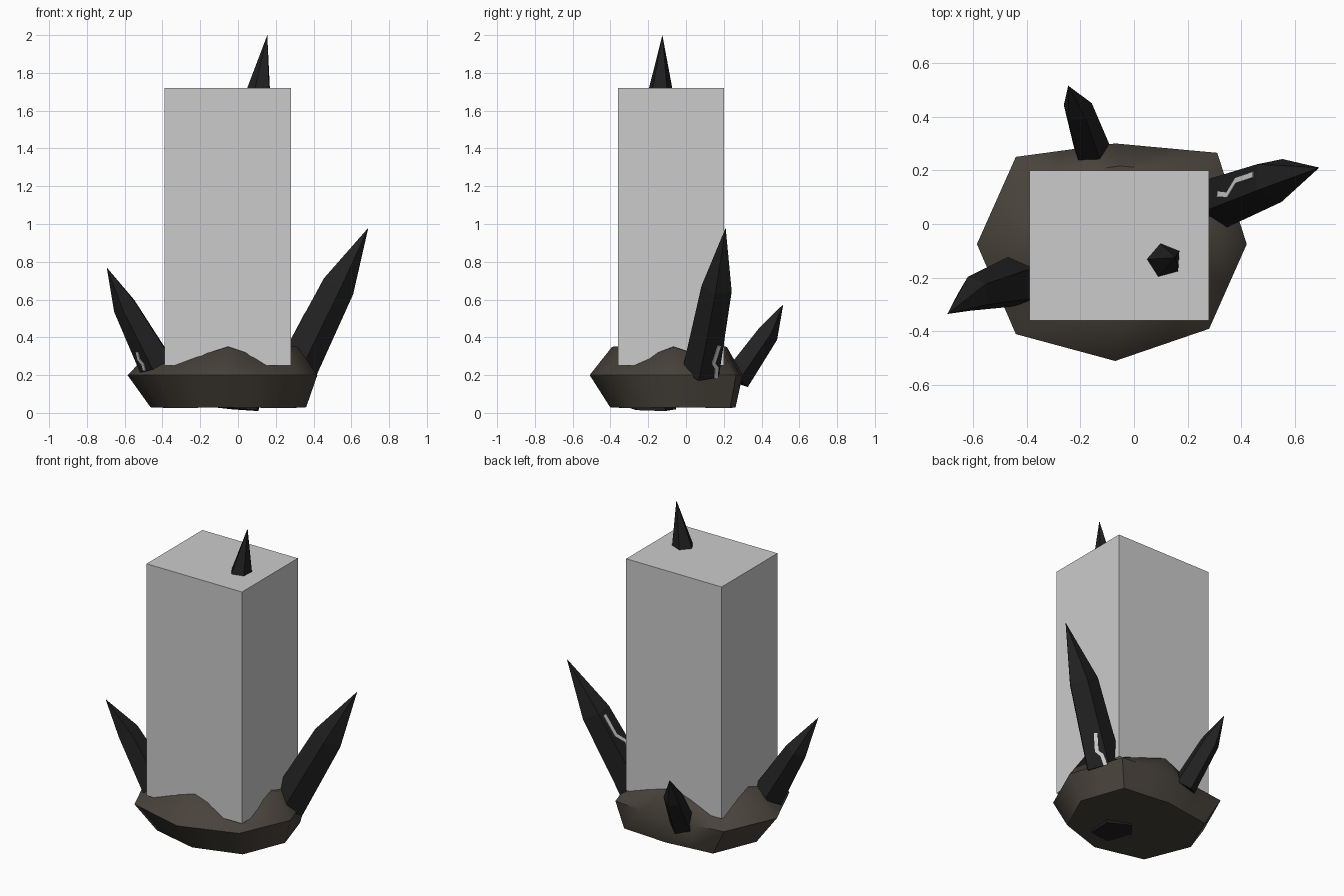
import bpy, bmesh, math
from mathutils import Vector

cube = bpy.data.objects.get("Cube")
if cube:
    bpy.data.objects.remove(cube, do_unlink=True)


def material(name, rgb):
    m = bpy.data.materials.new(name)
    m.use_nodes = True
    m.diffuse_color = (*rgb, 1)
    bsdf = m.node_tree.nodes["Principled BSDF"]
    bsdf.inputs["Base Color"].default_value = (*rgb, 1)
    bsdf.inputs["Roughness"].default_value = 0.9
    return m


grey = material("light grey", (0.6, 0.6, 0.6))
stone = material("brown stone", (0.065, 0.055, 0.043))
black = material("black crystal", (0.015, 0.015, 0.015))
pale = material("pale vein", (0.65, 0.65, 0.65))


def finish(name, bm, mat, smooth=None):
    bmesh.ops.recalc_face_normals(bm, faces=bm.faces)
    mesh = bpy.data.meshes.new(name)
    bm.to_mesh(mesh)
    bm.free()
    mesh.materials.append(mat)
    ob = bpy.data.objects.new(name, mesh)
    bpy.context.collection.objects.link(ob)
    if smooth:
        bpy.ops.object.select_all(action="DESELECT")
        ob.select_set(True)
        bpy.context.view_layer.objects.active = ob
        bpy.ops.object.shade_smooth_by_angle(angle=math.radians(smooth))
    return ob


def loft(bm, rings, tip=None):
    """Skin closed rings of points, capping the first and closing the last."""
    rows = [[bm.verts.new(p) for p in ring] for ring in rings]
    n = len(rows[0])
    for a, b in zip(rows, rows[1:]):
        for i in range(n):
            j = (i + 1) % n
            bm.faces.new((a[i], a[j], b[j], b[i]))
    bm.faces.new(rows[0])
    if tip is None:
        bm.faces.new(rows[-1])
    else:
        t = bm.verts.new(tip)
        for i in range(n):
            bm.faces.new((rows[-1][i], rows[-1][(i + 1) % n], t))


# Rock base: an eight-sided outline with a point added on each edge
outline = [Vector(p) for p in ((0.42, -0.075), (0.31, 0.265), (-0.07, 0.30), (-0.44, 0.25),
                               (-0.585, -0.075), (-0.44, -0.41), (-0.07, -0.51), (0.28, -0.39))]
points = []
for i, p in enumerate(outline):
    points += [p, (p + outline[(i + 1) % 8]) / 2]
centre = Vector((-0.075, -0.075))


def rock_ring(scale, shift, low, wave):
    ring = []
    for i, p in enumerate(points):
        q = centre + (p - centre) * scale + Vector(shift)
        ring.append((q.x, q.y, low + wave * (1 + math.cos(i * math.pi / 2)) / 2))
    return ring


bm = bmesh.new()
loft(bm, [rock_ring(0.82, (0.03, 0.03), 0.025, 0.005),
          rock_ring(1, (0, 0), 0.2, 0),
          rock_ring(0.75, (0.02, 0.01), 0.265, 0.085)], (-0.06, -0.07, 0.36))
finish("rock_base", bm, stone, 50)

# Tall block standing in the rock
bm = bmesh.new()
bmesh.ops.create_cube(bm, size=1)
bmesh.ops.scale(bm, vec=(0.67, 0.56, 1.47), verts=bm.verts)
bmesh.ops.translate(bm, vec=(-0.055, -0.08, 0.985), verts=bm.verts)
finish("tall_block", bm, grey)


def crystal(name, base, mid, tip, radii, facing, squeeze=1.0):
    """Five-sided spike; one face looks along `facing`. Returns its two rings."""
    base, mid, tip = Vector(base), Vector(mid), Vector(tip)
    axis = (tip - base).normalized()
    u = Vector(facing)
    u = (u - axis * u.dot(axis)).normalized()
    v = axis.cross(u) * squeeze
    rings = []
    for c, r in ((base, radii[0]), (mid, radii[1])):
        rings.append([c + r * (u * math.cos(math.radians(72 * k - 36))
                               + v * math.sin(math.radians(72 * k - 36))) for k in range(5)])
    bm = bmesh.new()
    loft(bm, rings, tip)
    finish(name, bm, black)
    return rings


def vein(name, rings, side, path, width=0.022):
    """Thin zigzag plate on one lower face; path is (across, along)."""
    a, b = rings[0][side], rings[0][(side + 1) % 5]
    c, d = rings[1][side], rings[1][(side + 1) % 5]
    across = (b - a).normalized()
    normal = across.cross(c - a).normalized()
    up = normal.cross(across)
    pts = [a.lerp(b, s).lerp(c.lerp(d, s), t) for s, t in path]
    bm = bmesh.new()
    pairs = []
    for i, p in enumerate(pts):
        way = (pts[min(i + 1, len(pts) - 1)] - pts[max(i - 1, 0)]).normalized()
        off = normal.cross(way) * width / 2
        pairs.append([bm.verts.new(p + normal * 0.004 + off * k) for k in (-1, 1)])
    for p, q in zip(pairs, pairs[1:]):
        bm.faces.new((p[0], q[0], q[1], p[1]))
    mesh_faces = list(bm.faces)
    for f in mesh_faces:
        f.normal_update()
    bmesh.ops.solidify(bm, geom=mesh_faces, thickness=0.004)
    finish(name, bm, pale)


# Crystals growing from the rock, and the one through the block
left = crystal("left_crystal", (0.30, 0.08, 0.22), (0.525, 0.165, 0.67), (0.69, 0.21, 0.98),
               (0.115, 0.095), (-1, 0.1, 0.4), 0.9)
right = crystal("right_crystal", (-0.43, -0.215, 0.26), (-0.595, -0.26, 0.565),
                (-0.695, -0.335, 0.77), (0.1, 0.068), (1, 0, 0.4))
crystal("back_crystal", (-0.155, 0.26, 0.18), (-0.21, 0.43, 0.42), (-0.245, 0.515, 0.575),
        (0.08, 0.062), (0, -1, 0.4), 0.9)
crystal("centre_crystal", (0.0, -0.18, 0.02), (0.083, -0.143, 1.5), (0.155, -0.125, 2.0),
        (0.13, 0.115), (0.4, 1, 0))

# Pale veins on the crystal faces
vein("left_inner_vein", left, 0, [(0.6, 0.4), (0.75, 0.55), (0.35, 0.68), (0.35, 0.95)])
vein("left_outer_vein", left, 3, [(0.85, 0.0), (0.8, 0.12), (0.6, 0.18), (0.75, 0.38)])
vein("right_vein", right, 3, [(0.4, 0.02), (0.5, 0.12), (0.35, 0.2), (0.5, 0.32)])
